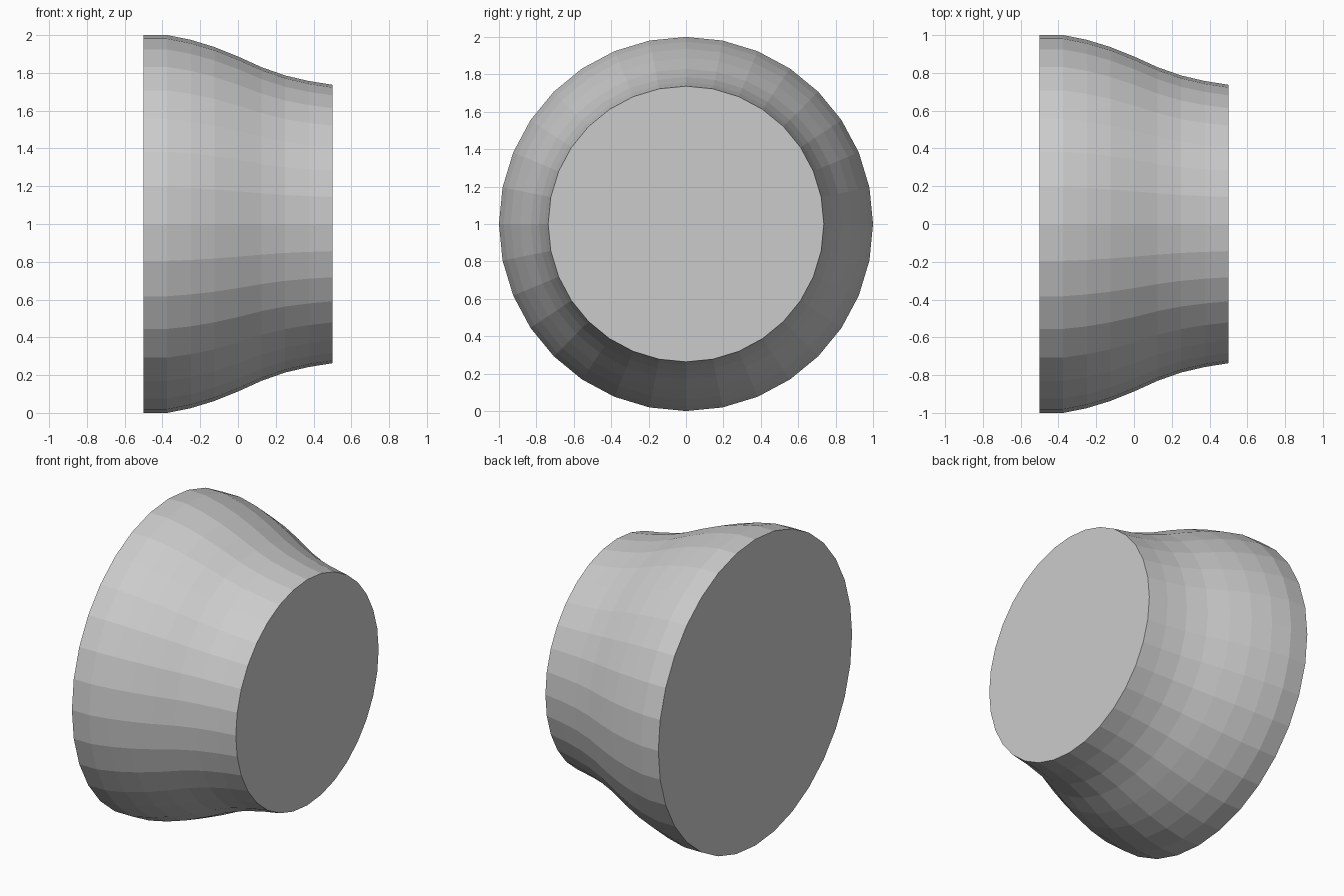
import bpy, bmesh
from math import cos, sin, tau

if "Cube" in bpy.data.objects:
    bpy.data.objects.remove(bpy.data.objects["Cube"])

SIDES = 32
# radius of each ring, evenly spaced along x from -0.5 to 0.5
RADII = [1.0, 1.0, 0.975, 0.937, 0.887, 0.83, 0.786, 0.757, 0.737]

bm = bmesh.new()
rings = []
for i, r in enumerate(RADII):
    x = -0.5 + i / (len(RADII) - 1)
    rings.append([bm.verts.new((x, r * cos(tau * k / SIDES), 1 + r * sin(tau * k / SIDES)))
                  for k in range(SIDES)])

# curved side wall
for a, b in zip(rings, rings[1:]):
    for k in range(SIDES):
        n = (k + 1) % SIDES
        bm.faces.new((a[k], a[n], b[n], b[k]))

# flat end caps
bm.faces.new(rings[0])
bm.faces.new(rings[-1])
bmesh.ops.recalc_face_normals(bm, faces=bm.faces)

mesh = bpy.data.meshes.new("tapered_drum")
bm.to_mesh(mesh)
bm.free()
bpy.context.collection.objects.link(bpy.data.objects.new("tapered_drum", mesh))
